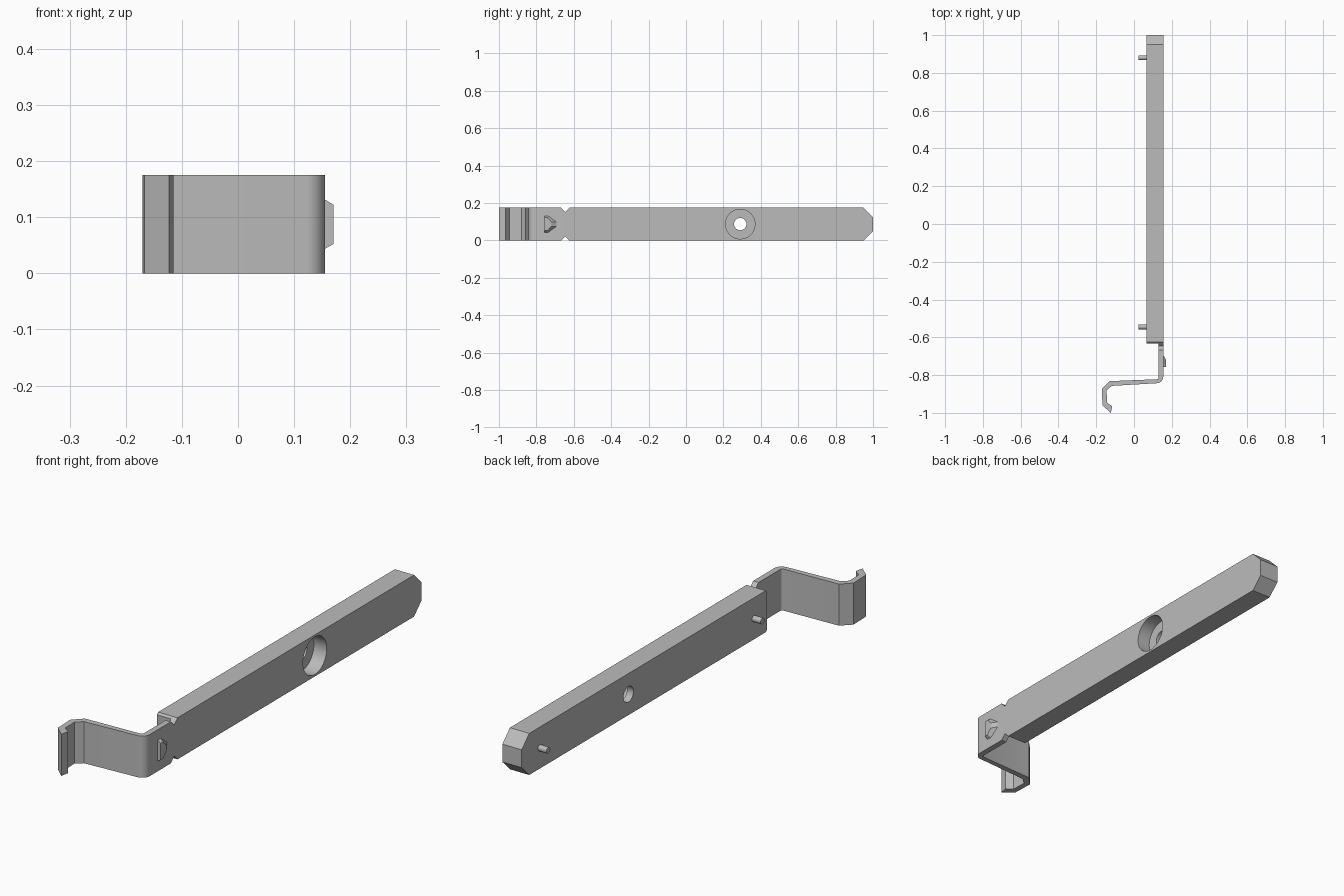
import bpy
import bmesh
import math
from mathutils import Vector

cube = bpy.data.objects.get("Cube")
if cube:
    bpy.data.objects.remove(cube, do_unlink=True)

HEIGHT = 0.175
MID = HEIGHT / 2

grey = bpy.data.materials.new("plain grey")
grey.use_nodes = True
colour = (0.5, 0.5, 0.5, 1)
grey.diffuse_color = colour
grey.node_tree.nodes["Principled BSDF"].inputs["Base Color"].default_value = colour


def finish(name, bm):
    bmesh.ops.recalc_face_normals(bm, faces=bm.faces)
    mesh = bpy.data.meshes.new(name)
    bm.to_mesh(mesh)
    bm.free()
    mesh.materials.append(grey)
    obj = bpy.data.objects.new(name, mesh)
    bpy.context.collection.objects.link(obj)
    return obj


def loft(name, lower, upper):
    """Solid between two matching outlines."""
    bm = bmesh.new()
    a = [bm.verts.new(p) for p in lower]
    b = [bm.verts.new(p) for p in upper]
    bm.faces.new(a)
    bm.faces.new(b)
    for i in range(len(a)):
        j = (i + 1) % len(a)
        bm.faces.new((a[i], a[j], b[j], b[i]))
    return finish(name, bm)


def side_prism(name, outline, x0, x1):
    return loft(name, [(x0, y, z) for y, z in outline], [(x1, y, z) for y, z in outline])


def cylinder(name, x0, x1, y, radius, sides=48):
    ring = [(y + radius * math.cos(math.tau * i / sides),
             MID + radius * math.sin(math.tau * i / sides)) for i in range(sides)]
    return side_prism(name, ring, x0, x1)


def cut(target, cutter):
    cutter.hide_render = True
    cutter.hide_viewport = True
    mod = target.modifiers.new(cutter.name, "BOOLEAN")
    mod.operation = "DIFFERENCE"
    mod.solver = "EXACT"
    mod.object = cutter


def arc(cx, cy, radius, start, end, steps=10):
    angles = [math.radians(start + (end - start) * i / steps) for i in range(steps + 1)]
    return [(cx + radius * math.cos(a), cy + radius * math.sin(a)) for a in angles]


# Main bar and bent spring arm share one plan outline
plan = [(0.065, 1.0), (0.065, -0.632), (0.13, -0.632)]
plan += arc(0.12, -0.812, 0.01, 0, -87, 4)
plan += [(-0.13, -0.832), (-0.17, -0.872), (-0.167, -0.96),
         (-0.123, -1.0), (-0.115, -0.965), (-0.143, -0.945),
         (-0.145, -0.88), (-0.117, -0.857)]
plan += arc(0.12, -0.808, 0.035, -87, 0)
plan += [(0.155, 1.0)]
bar = loft("bar_and_spring_arm", [(x, y, 0) for x, y in plan],
           [(x, y, HEIGHT) for x, y in plan])

# Chamfers at the back, V notches at the neck, on both edges
for label, flip in (("lower", False), ("upper", True)):
    shapes = {"end_chamfer": [(0.94, -0.01), (1.01, 0.06), (1.01, -0.01)],
              "neck_notch": [(-0.678, -0.01), (-0.646, 0.022), (-0.614, -0.01)]}
    for part, outline in shapes.items():
        if flip:
            outline = [(y, HEIGHT - z) for y, z in outline]
        cut(bar, side_prism(f"{label}_{part}_cutter", outline, 0.0, 0.2))

# Screw hole with counterbore
cut(bar, cylinder("counterbore_cutter", 0.095, 0.2, 0.29, 0.079))
cut(bar, cylinder("screw_hole_cutter", 0.0, 0.12, 0.29, 0.033))

# Locating pins
pins = [cylinder(f"{name}_pin", 0.025, 0.07, y, 0.013, 24)
        for name, y in (("front", -0.545), ("back", 0.88))]

# Raised catch on the arm
half_base = [(-0.757, 0.045), (-0.735, 0.045), (-0.69, 0.012)]
half_top = [(-0.757, 0.035), (-0.74, 0.035), (-0.72, 0.012)]


def mirrored(half, x):
    points = half + [(y, -z) for y, z in reversed(half)]
    return [Vector((x, y, MID + z)) for y, z in points]


loft("catch", mirrored(half_base, 0.153), mirrored(half_top, 0.17))

# Smooth round surfaces, keep edges sharp
bpy.ops.object.select_all(action="DESELECT")
for obj in [bar] + pins:
    obj.select_set(True)
bpy.context.view_layer.objects.active = bar
for mod in list(bar.modifiers):
    bpy.ops.object.modifier_apply(modifier=mod.name)
bpy.ops.object.shade_smooth_by_angle(angle=math.radians(25))
for obj in list(bpy.data.objects):
    if obj.name.endswith("_cutter"):
        bpy.data.objects.remove(obj, do_unlink=True)
